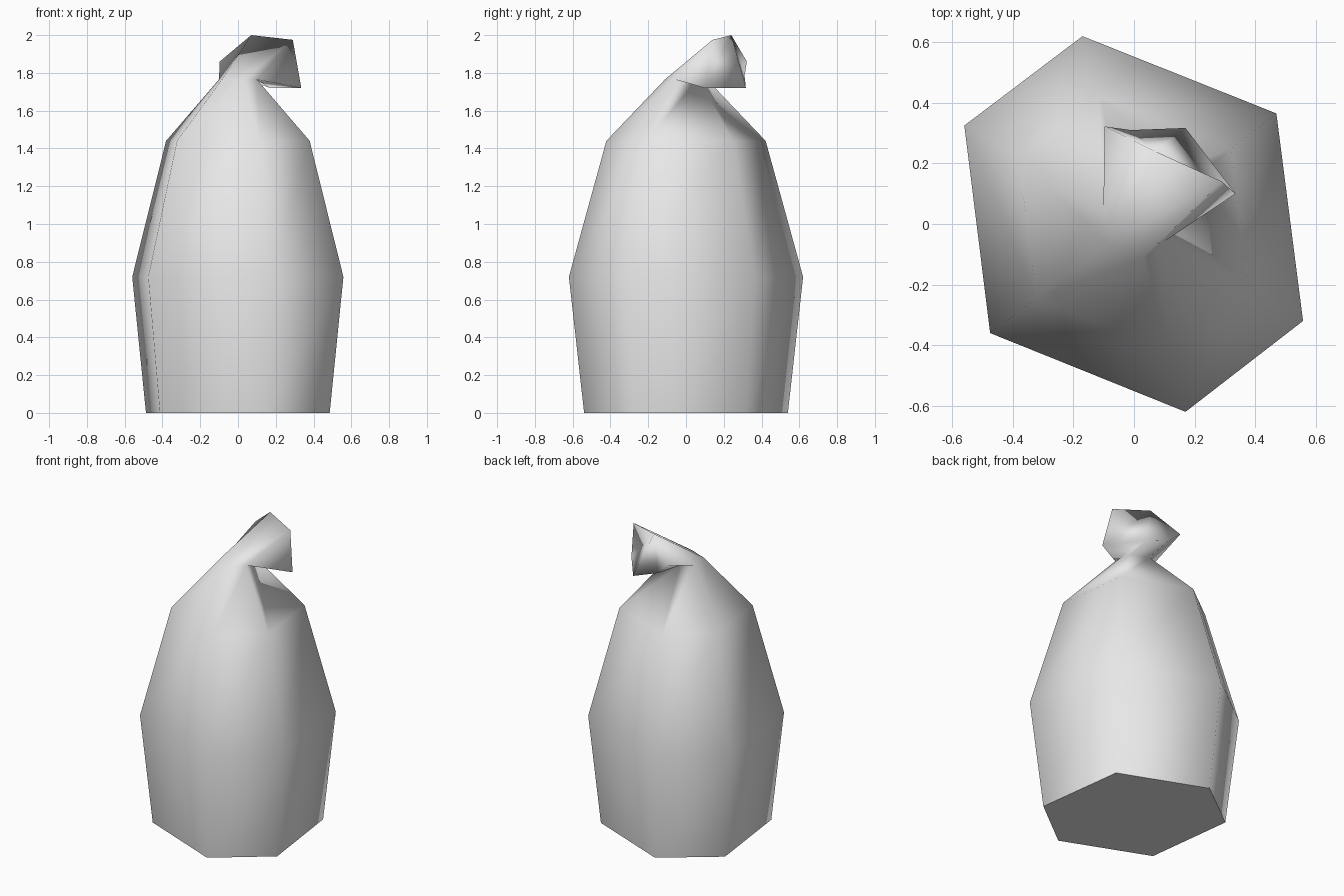
import bpy
import bmesh

if "Cube" in bpy.data.objects:
    bpy.data.objects.remove(bpy.data.objects["Cube"], do_unlink=True)

# Single cloth colour
cloth = bpy.data.materials.new("grey_cloth")
cloth.use_nodes = True
grey = (0.8, 0.8, 0.8, 1)
cloth.diffuse_color = grey
cloth.node_tree.nodes["Principled BSDF"].inputs["Base Color"].default_value = grey

# Six-sided cross-section at the widest point
outline = [(-0.17, 0.62), (-0.56, 0.325), (-0.475, -0.36),
           (0.17, -0.62), (0.558, -0.32), (0.47, 0.365)]
# Height and outline scale: base, belly, shoulder, tied neck
levels = [(0, 0.87), (0.72, 1), (1.44, 0.68), (1.765, 0.18)]
# Rim of the gathered end, flopped over to the back left
rim = [(-0.01, 0.31, 1.785), (-0.097, 0.322, 1.86), (0.07, 0.24, 2),
       (0.29, 0.14, 1.975), (0.335, 0.1, 1.72), (0.17, 0.317, 1.72)]

bm = bmesh.new()
rings = [[bm.verts.new((x * s, y * s, z)) for x, y in outline] for z, s in levels]
rings.append([bm.verts.new(p) for p in rim])

# Sides, from the base up through the neck to the rim
for low, high in zip(rings, rings[1:]):
    for i in range(len(outline)):
        j = (i + 1) % len(outline)
        bm.faces.new((low[i], low[j], high[j], high[i]))

# Closed end, fanned from the highest rim corner
end = rings[-1]
peak = end[2]
others = end[3:] + end[:2]
for a, b in zip(others, others[1:]):
    bm.faces.new((peak, a, b))

for face in bm.faces:
    face.smooth = True

# Flat base with a sharp border
base = bm.faces.new(rings[0][::-1])
base.smooth = False
for edge in base.edges:
    edge.smooth = False

bmesh.ops.recalc_face_normals(bm, faces=bm.faces[:])
mesh = bpy.data.meshes.new("tied_sack")
bm.to_mesh(mesh)
bm.free()
mesh.materials.append(cloth)
sack = bpy.data.objects.new("tied_sack", mesh)
bpy.context.collection.objects.link(sack)
